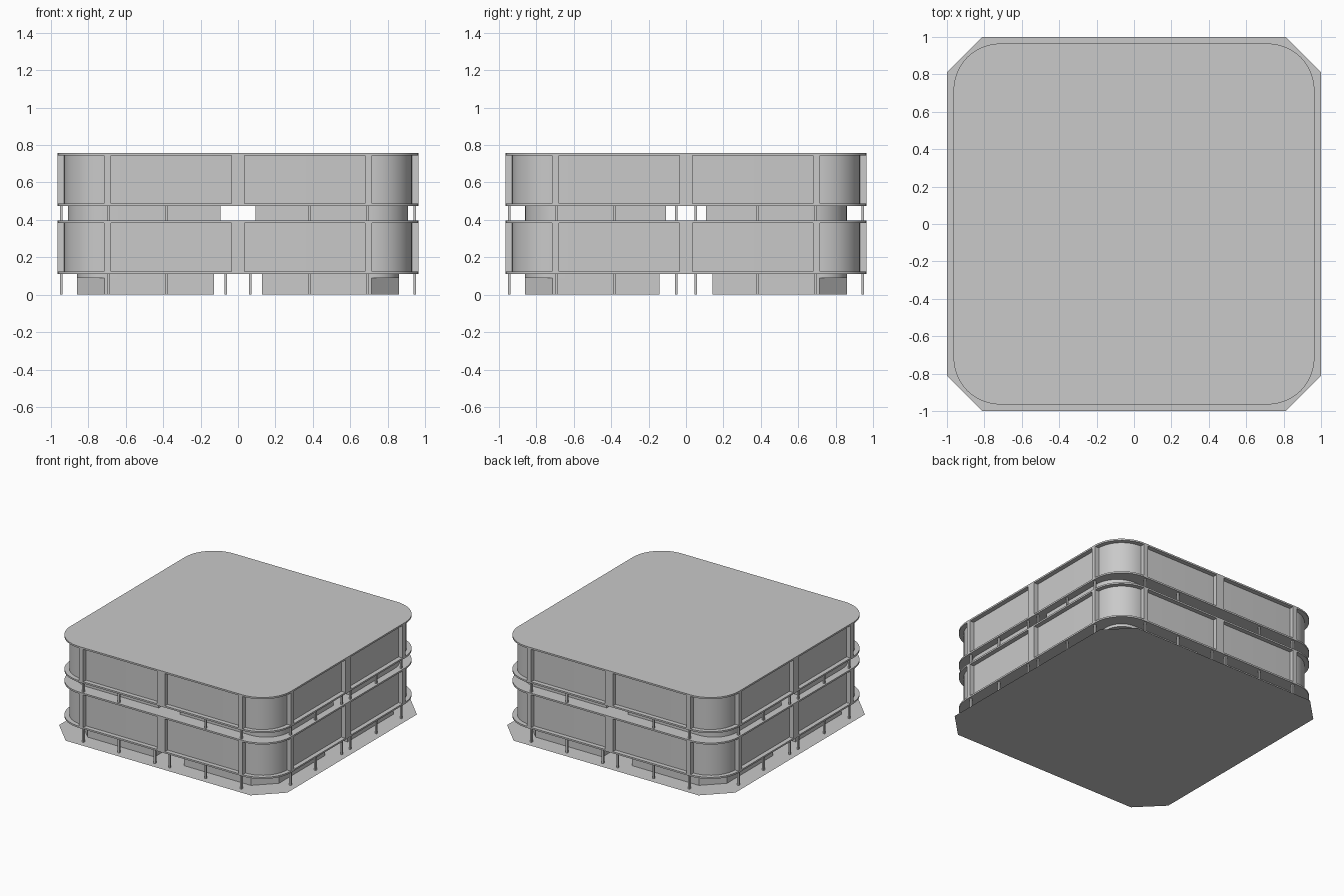
import bpy, bmesh
from math import sin, cos, pi

if "Cube" in bpy.data.objects:
    bpy.data.objects.remove(bpy.data.objects["Cube"], do_unlink=True)

grey = bpy.data.materials.new("plain grey")
grey.use_nodes = True
grey.diffuse_color = (0.588, 0.588, 0.588, 1)
grey.node_tree.nodes["Principled BSDF"].inputs["Base Color"].default_value = grey.diffuse_color


def arc(cx, cy, r, start=0.0, steps=12):
    return [(cx + r * cos(start + i * pi / 2 / steps),
             cy + r * sin(start + i * pi / 2 / steps)) for i in range(steps + 1)]


def rounded_square(half, r):
    c = half - r
    return (arc(c, c, r) + arc(-c, c, r, pi / 2)
            + arc(-c, -c, r, pi) + arc(c, -c, r, 1.5 * pi))


def prisms(name, outlines, z0, z1):
    """One object made of vertical prisms over the given outlines."""
    bm = bmesh.new()
    for points in outlines:
        face = bm.faces.new([bm.verts.new((x, y, z0)) for x, y in points])
        if z1 > z0:
            new = bmesh.ops.extrude_face_region(bm, geom=[face])["geom"]
            verts = [v for v in new if isinstance(v, bmesh.types.BMVert)]
            bmesh.ops.translate(bm, verts=verts, vec=(0, 0, z1 - z0))
    if z1 > z0:
        bmesh.ops.recalc_face_normals(bm, faces=bm.faces)
    mesh = bpy.data.meshes.new(name)
    bm.to_mesh(mesh)
    bm.free()
    mesh.materials.append(grey)
    obj = bpy.data.objects.new(name, mesh)
    bpy.context.collection.objects.link(obj)
    bpy.ops.object.select_all(action="DESELECT")
    obj.select_set(True)
    bpy.context.view_layer.objects.active = obj
    bpy.ops.object.shade_smooth_by_angle(angle=pi / 6)
    return obj


def rect(x, y, w, d):
    return [(x - w / 2, y - d / 2), (x + w / 2, y - d / 2),
            (x + w / 2, y + d / 2), (x - w / 2, y + d / 2)]


def quarters(points):
    """Mirror an outline into all four quadrants."""
    return [[(sx * x, sy * y) for x, y in points] for sx in (1, -1) for sy in (1, -1)]


# Ground plate with cut corners
plate = [(1, -0.81), (1, 0.81), (0.81, 1), (-0.81, 1),
         (-1, 0.81), (-1, -0.81), (-0.81, -1), (0.81, -1)]
prisms("ground_plate", [plate], 0, 0)

# Upright fins flush with the slab edges, on all four sides
fins = []
for side in (-1, 1):
    for along, width in ((-0.698, 0.036), (0, 0.07), (0.698, 0.036)):
        fins.append(rect(along, side * 0.94, width, 0.05))
        fins.append(rect(side * 0.94, along, 0.05, width))

# Two storeys, each a recessed wall between two rounded slabs
for storey, (z0, z1) in {"lower": (0.112, 0.397), "upper": (0.474, 0.757)}.items():
    slab = 0.013
    outline = rounded_square(0.965, 0.25)
    prisms(storey + "_floor_slab", [outline], z0, z0 + slab)
    prisms(storey + "_roof_slab", [outline], z1 - slab, z1)
    prisms(storey + "_wall", [rounded_square(0.93, 0.215)], z0 + slab, z1 - slab)
    prisms(storey + "_fins", fins, z0 + slab, z1 - slab)

# Ground rooms with chamfered corners, rounded lintels on top
prisms("ground_rooms", quarters([(0.128, 0.143), (0.86, 0.143), (0.86, 0.715),
                                 (0.715, 0.86), (0.128, 0.86)]), 0, 0.09)
prisms("ground_lintels", quarters([(0.128, 0.143), (0.86, 0.143)]
                                  + arc(0.715, 0.715, 0.145)
                                  + [(0.128, 0.86)]), 0.09, 0.112)

# Rooms in the gap between the storeys
prisms("middle_rooms", quarters([(0.093, 0.108), (0.91, 0.108)]
                                + arc(0.71, 0.66, 0.2)
                                + [(0.093, 0.86)]), 0.397, 0.474)


# Thin posts around the edge
def posts(front_spots, side_spots):
    size, edge = 0.014, 0.945
    found = []
    for s in (-1, 1):
        for t in (-1, 1):
            found += [rect(s * a, t * edge, size, size) for a in front_spots]
            found += [rect(t * edge, s * a, size, size) for a in side_spots]
    return found


prisms("ground_posts", posts((0.065, 0.38, 0.692), (0.053, 0.38, 0.692)), 0, 0.112)
prisms("middle_posts", posts((0.38, 0.692), (0.053, 0.38, 0.692)), 0.397, 0.474)
